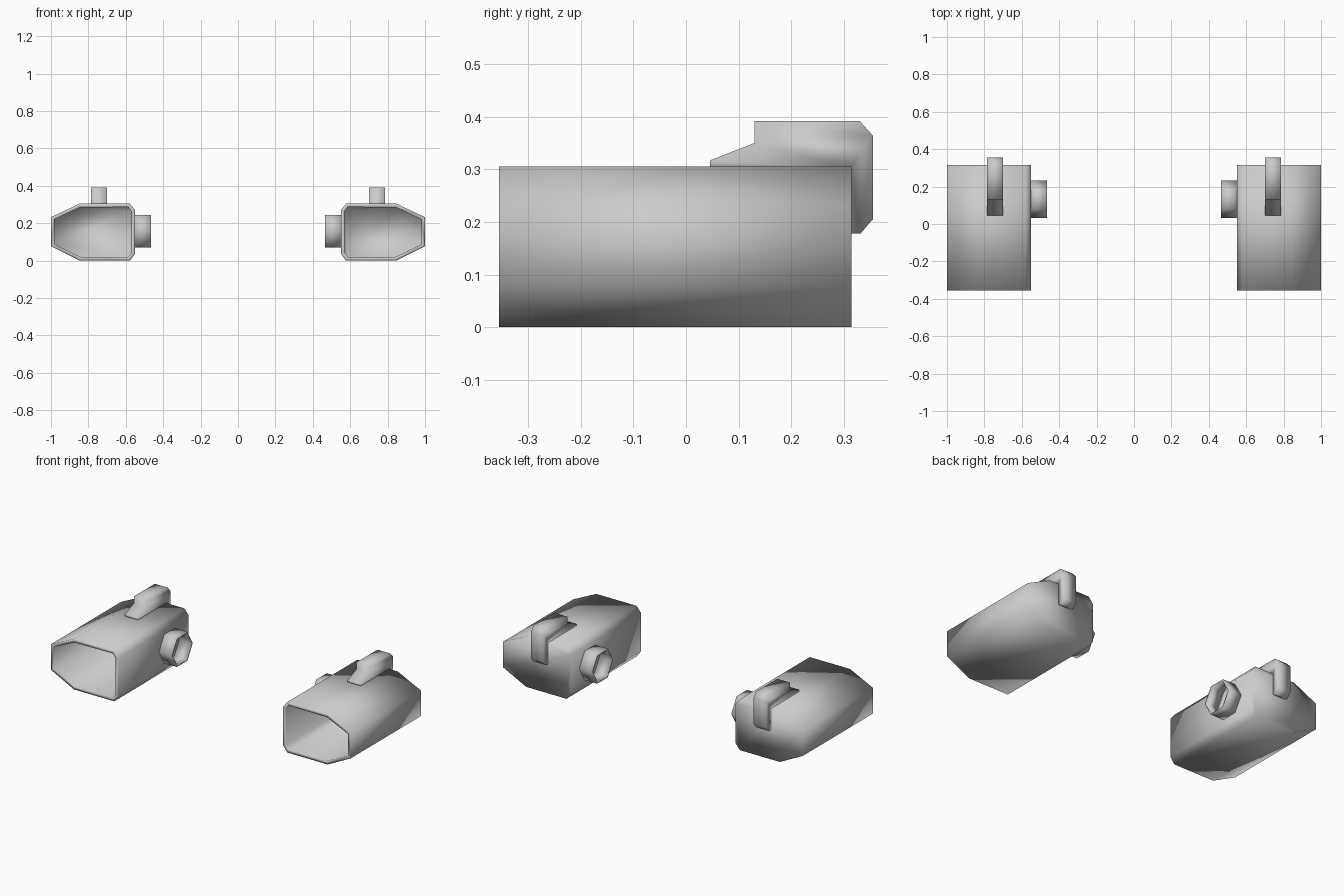
import bpy, bmesh, math
from mathutils import Vector

if "Cube" in bpy.data.objects:
    bpy.data.objects.remove(bpy.data.objects["Cube"])


def finish(bm, name):
    """Turn a bmesh into a smooth object mirrored to the other side."""
    for f in bm.faces:
        f.smooth = True
    me = bpy.data.meshes.new(name)
    bm.to_mesh(me)
    bm.free()
    ob = bpy.data.objects.new(name, me)
    bpy.context.collection.objects.link(ob)
    mod = ob.modifiers.new("mirror", 'MIRROR')
    mod.use_mirror_merge = False
    return ob


def prism(points, offset):
    """Extrude a closed outline by offset."""
    bm = bmesh.new()
    face = bm.faces.new([bm.verts.new(p) for p in points])
    ext = bmesh.ops.extrude_face_region(bm, geom=[face], use_keep_orig=True)
    moved = [v for v in ext["geom"] if isinstance(v, bmesh.types.BMVert)]
    bmesh.ops.translate(bm, verts=moved, vec=offset)
    bmesh.ops.recalc_face_normals(bm, faces=bm.faces)
    return bm


# Housing: eight-sided tube, closed at the back, hollow at the front
FRONT, BACK = -0.355, 0.315
outline = [(0.578, 0.305), (0.847, 0.305), (1.0, 0.232), (1.0, 0.077),
           (0.847, 0), (0.578, 0), (0.55, 0.037), (0.55, 0.27)]
bm = prism([(x, FRONT, z) for x, z in outline], Vector((0, BACK - FRONT, 0)))
mouth = min(bm.faces, key=lambda f: f.calc_center_median().y)
bmesh.ops.inset_region(bm, faces=[mouth], thickness=0.021)
ext = bmesh.ops.extrude_discrete_faces(bm, faces=[mouth])
floor = ext["faces"][0]
bmesh.ops.translate(bm, verts=floor.verts, vec=(0, BACK - FRONT - 0.025, 0))
bmesh.ops.remove_doubles(bm, verts=bm.verts, dist=1e-5)
finish(bm, "housing")

# Hook-shaped bracket over the top and down the back
hook = [(0.046, 0.30), (0.046, 0.317), (0.13, 0.35), (0.13, 0.392),
        (0.33, 0.392), (0.355, 0.364), (0.355, 0.205), (0.332, 0.178),
        (0.31, 0.178), (0.31, 0.30)]
bm = prism([(0.70, y, z) for y, z in hook], Vector((0.087, 0, 0)))
finish(bm, "top_bracket")

# Open hexagonal socket on the inner side
bm = bmesh.new()
rings = []
for x in (0.465, 0.555):
    rings.append([bm.verts.new((x, 0.132 + 0.1 * math.cos(k * math.pi / 3),
                                0.157 + 0.1 * math.sin(k * math.pi / 3)))
                  for k in range(6)])
for k in range(6):
    j = (k + 1) % 6
    bm.faces.new((rings[0][k], rings[0][j], rings[1][j], rings[1][k]))
bmesh.ops.recalc_face_normals(bm, faces=bm.faces)
socket = finish(bm, "side_socket")
wall = socket.modifiers.new("wall", 'SOLIDIFY')
wall.thickness = 0.008
